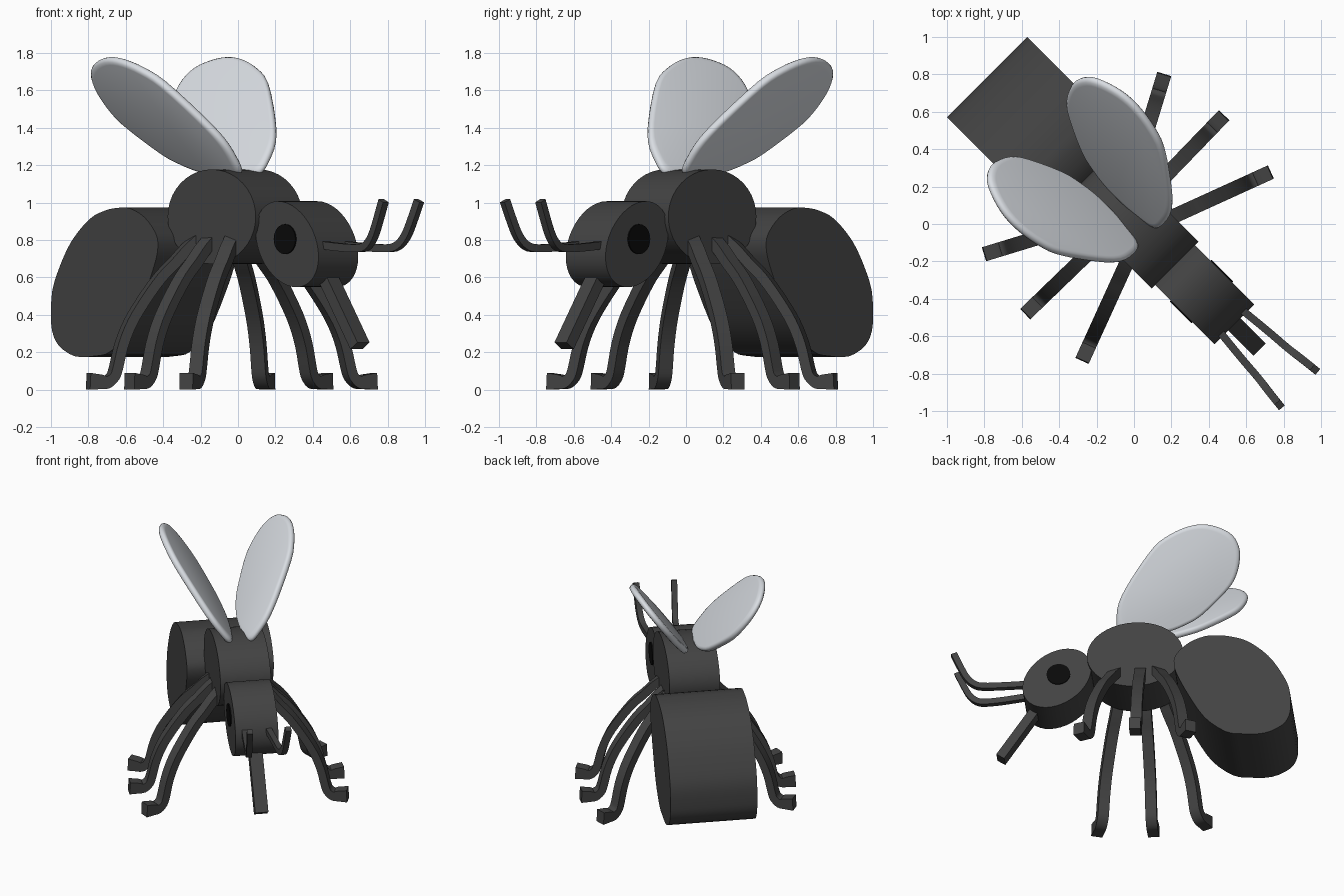
import bpy, bmesh, math
from mathutils import Vector, Matrix

if "Cube" in bpy.data.objects:
    bpy.data.objects.remove(bpy.data.objects["Cube"])

# The insect is built facing +X (left side = +Y), then turned 45 degrees
TURN = Matrix.Rotation(math.radians(-45), 4, 'Z')


def material(name, rgb):
    m = bpy.data.materials.new(name)
    m.diffuse_color = (*rgb, 1)
    m.use_nodes = True
    m.node_tree.nodes["Principled BSDF"].inputs["Base Color"].default_value = m.diffuse_color
    return m


BODY = material("dark_grey", (0.056, 0.056, 0.056))
WING = material("pale_grey", (0.69, 0.72, 0.76))
EYE = material("black", (0.003, 0.003, 0.003))


def catmull(pts, closed, n=3):
    """Smooth curve through points of any dimension."""
    pts = [Vector(p) for p in pts]
    c, out = len(pts), []
    for i in range(c if closed else c - 1):
        if closed:
            a, b, d, e = (pts[(i + k) % c] for k in (-1, 0, 1, 2))
        else:
            a, b, d, e = (pts[min(max(i + k, 0), c - 1)] for k in (-1, 0, 1, 2))
        for j in range(n):
            t = j / n
            out.append(0.5 * (2 * b + (d - a) * t + (2 * a - 5 * b + 4 * d - e) * t * t
                              + (3 * b - a - 3 * d + e) * t ** 3))
    if not closed:
        out.append(pts[-1])
    return out


def finish(bm, name, mat, angle=35):
    bmesh.ops.recalc_face_normals(bm, faces=bm.faces[:])
    for f in bm.faces:
        f.smooth = True
    for e in bm.edges:
        e.smooth = len(e.link_faces) == 2 and e.calc_face_angle(0) < math.radians(angle)
    bm.transform(TURN)
    me = bpy.data.meshes.new(name)
    bm.to_mesh(me)
    bm.free()
    me.materials.append(mat)
    ob = bpy.data.objects.new(name, me)
    bpy.context.collection.objects.link(ob)
    return ob


def bridge(bm, rings):
    """Skin a list of equal rings and cap both ends."""
    vs = [[bm.verts.new(p) for p in r] for r in rings]
    n = len(vs[0])
    for a, b in zip(vs, vs[1:]):
        for i in range(n):
            bm.faces.new((a[i], a[(i + 1) % n], b[(i + 1) % n], b[i]))
    bm.faces.new(vs[0])
    bm.faces.new(vs[-1])


def slab(name, profile, y0, y1, mat):
    """Side profile (x, z) extruded sideways."""
    bm = bmesh.new()
    bridge(bm, [[(p[0], y, p[1]) for p in profile] for y in (y0, y1)])
    return finish(bm, name, mat)


def ellipse(cx, cz, rx, rz, lag=0, n=40):
    return [(cx + rx * math.cos(t), cz + rz * math.sin(t + lag))
            for t in (2 * math.pi * i / n for i in range(n))]


def limb(name, path, width, thick, side):
    """Rectangular bar swept along path; width lies along the side vector."""
    bm, rings = bmesh.new(), []
    side = Vector(side).normalized()
    for i, p in enumerate(path):
        tan = (path[min(i + 1, len(path) - 1)] - path[max(i - 1, 0)]).normalized()
        up = tan.cross(side).normalized()
        th = thick(i / (len(path) - 1)) if callable(thick) else thick
        rings.append([p + side * width / 2 * a + up * th / 2 * b
                      for a, b in ((-1, -1), (1, -1), (1, 1), (-1, 1))])
    bridge(bm, rings)
    return finish(bm, name, BODY)


# Body: egg-shaped abdomen, oval thorax, tilted oval head
abdomen = [(-1.11, .40), (-1.10, .53), (-1.046, .655), (-.955, .794), (-.819, .912),
           (-.70, .958), (-.607, .972), (-.516, .97), (-.403, .922), (-.318, .835),
           (-.302, .76), (-.327, .67), (-.403, .51), (-.516, .323), (-.66, .205),
           (-.78, .18), (-.93, .179), (-1.05, .235), (-1.10, .31)]
slab("abdomen", catmull(abdomen, True), -.304, .304, BODY)
slab("thorax", ellipse(-.022, .925, .333, .253), -.177, .177, BODY)
slab("head", ellipse(.521, .778, .238, .23, math.radians(-17)), -.15, .15, BODY)

# Mouth tube
limb("proboscis", [Vector((.64, 0, .66)), Vector((.922, 0, .235))], .092, .065, (0, 1, 0))

# Leg path: (outward distance, height)
LEG = [(-.05, .84), (.05, .755), (.12, .68), (.20, .60), (.29, .48), (.365, .36), (.415, .24),
       (.445, .12), (.463, .07), (.50, .04), (.54, .042), (.60, .045)]
HIPS = {"front": (.11, 20.5), "middle": (-.06, -1), "back": (-.17, -28)}

# Wing outline inside its own tilted plane
OUTLINE = [(-.005, .0), (-.005, .08), (.03, .20), (.138, .345), (.33, .54), (.46, .61),
           (.59, .643), (.70, .64), (.80, .60), (.88, .535), (.912, .45), (.905, .36),
           (.86, .25), (.78, .16), (.58, .02), (.45, -.03), (.32, -.055), (.15, -.05), (.05, -.03)]
E1, E2 = Vector((-.99, 0, .1435)), Vector((.115, .593, .796))
NORMAL = E1.cross(E2).normalized()

for s, label in ((1, "left"), (-1, "right")):
    flip = Matrix.Diagonal((1, s, 1))

    # Eye disc, just proud of the head side
    slab(label + "_eye", ellipse(.51, .805, .082, .08, 0, 24), s * .149, s * .158, EYE)

    # Antenna: forward, then bent upward
    feeler = [(.70, .08, .775), (.90, .10, .76), (1.04, .111, .757), (1.10, .118, .775),
              (1.145, .124, .82), (1.18, .128, .885), (1.235, .134, 1.01)]
    limb(label + "_antenna", [flip @ p for p in catmull(feeler, False)], .04, .042,
         flip @ Vector((-.1, 1, 0)))

    # Three legs fanned around the thorax, with thicker feet
    for pos, (hip, deg) in HIPS.items():
        a = math.radians(deg)
        path = [flip @ Vector((hip + d * math.sin(a), .15 + d * math.cos(a), z))
                for d, z in catmull(LEG, False)]
        limb(f"{label}_{pos}_leg", path, .078,
             lambda t: .056 if t < .75 else .056 + .034 * (t - .75) / .25,
             flip @ Vector((math.cos(a), -math.sin(a), 0)))

    # Wing: tilted plate with a rounded rim
    base = Vector((.096, .074, 1.165))
    edge = [base + E1 * p.x + E2 * p.y for p in catmull(OUTLINE, True)]
    mid = sum(edge, Vector()) / len(edge)
    bm = bmesh.new()
    bridge(bm, [[flip @ (mid + (p - mid) * k + NORMAL * h) for p in edge]
                for k, h in ((.92, -.024), (.965, -.021), (.99, -.012), (1, 0),
                             (.99, .012), (.965, .021), (.92, .024))])
    finish(bm, label + "_wing", WING, 60)
